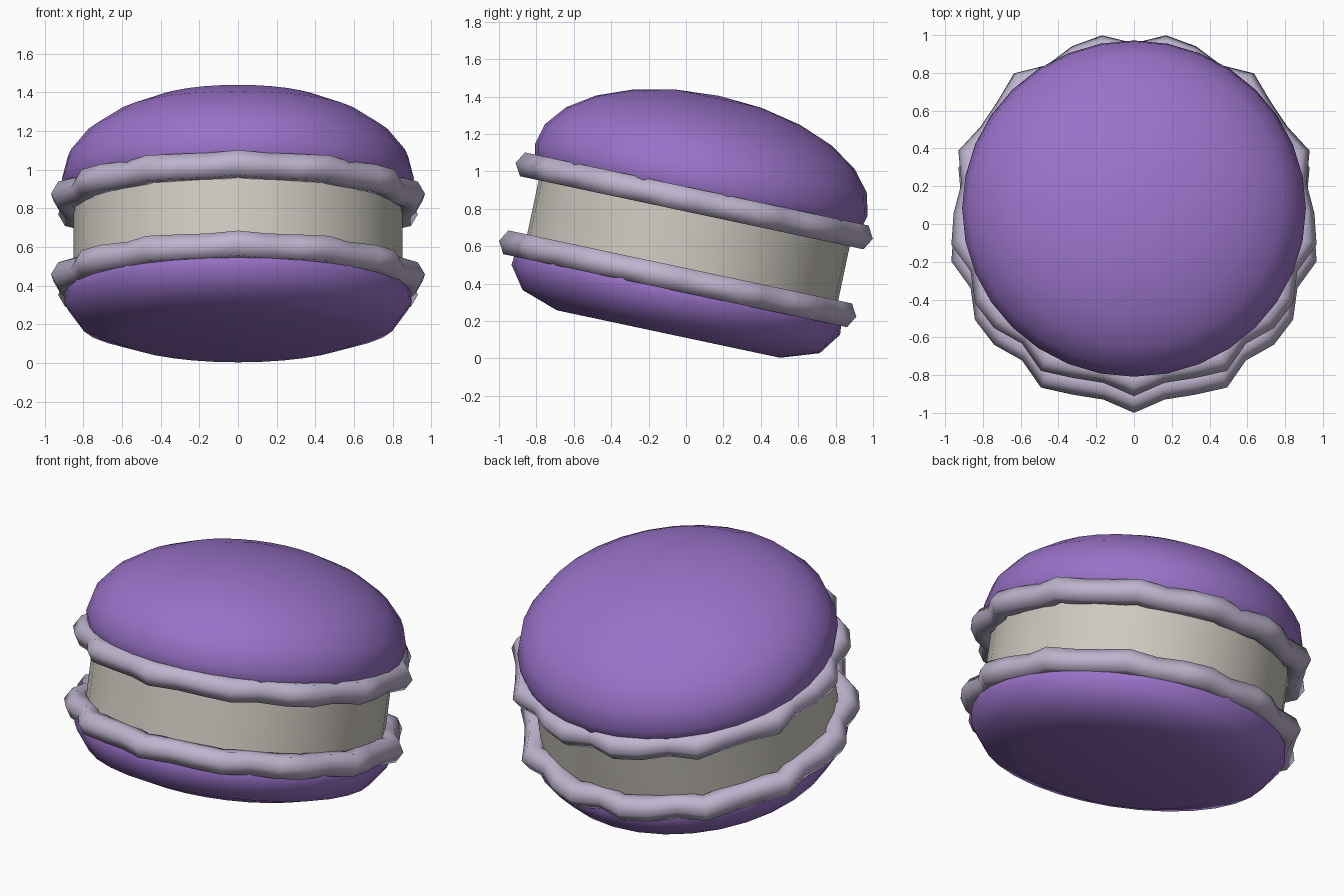
import bpy, bmesh, math
from mathutils import Matrix, Vector

if "Cube" in bpy.data.objects:
    bpy.data.objects.remove(bpy.data.objects["Cube"])

# Whole sandwich leans 12 degrees towards the back
LEAN = Matrix.Translation((0, 0.013, 0.631)) @ Matrix.Rotation(math.radians(-12), 4, 'X')


def material(name, rgb):
    m = bpy.data.materials.new(name)
    m.diffuse_color = (*rgb, 1)
    m.use_nodes = True
    m.node_tree.nodes["Principled BSDF"].inputs["Base Color"].default_value = m.diffuse_color
    return m


def finish(bm, name, mat, angle=180):
    bmesh.ops.recalc_face_normals(bm, faces=bm.faces)
    me = bpy.data.meshes.new(name)
    bm.to_mesh(me)
    bm.free()
    me.materials.append(mat)
    ob = bpy.data.objects.new(name, me)
    bpy.context.collection.objects.link(ob)
    ob.matrix_world = LEAN
    bpy.ops.object.select_all(action='DESELECT')
    ob.select_set(True)
    bpy.context.view_layer.objects.active = ob
    bpy.ops.object.shade_smooth_by_angle(angle=math.radians(angle))
    return ob


def lathe(name, profile, mat, steps=32, angle=50):
    bm = bmesh.new()
    vs = [bm.verts.new((0, -r, z)) for r, z in profile]
    es = [bm.edges.new(p) for p in zip(vs, vs[1:])]
    bmesh.ops.spin(bm, geom=vs + es, cent=(0, 0, 0), axis=(0, 0, 1),
                   angle=2 * math.pi, steps=steps, use_duplicate=False)
    bmesh.ops.remove_doubles(bm, verts=bm.verts, dist=1e-4)
    return finish(bm, name, mat, angle)


def ruffle(name, height, mat, segs=36, sides=6):
    # Hexagonal tube around a rim that ripples thirteen times
    bm = bmesh.new()
    loops = []
    for i in range(segs):
        a = 2 * math.pi * i / segs
        rim = 0.88 + 0.035 * math.cos(13 * a)
        loop = []
        for j in range(sides):
            b = 2 * math.pi * j / sides
            r = rim + 0.075 * math.cos(b)
            loop.append(bm.verts.new((r * math.sin(a), -r * math.cos(a),
                                      height + 0.075 * math.sin(b))))
        loops.append(loop)
    for i in range(segs):
        p, q = loops[i], loops[(i + 1) % segs]
        for j in range(sides):
            k = (j + 1) % sides
            bm.faces.new((p[j], q[j], q[k], p[k]))
    return finish(bm, name, mat)


purple = material("purple_shell", (0.32, 0.17, 0.58))
lilac = material("lilac_ruffle", (0.52, 0.46, 0.62))
cream = material("cream_filling", (0.62, 0.59, 0.53))

# Upper shell: flattened dome tucked into the ruffle
dome = [(0.91 * math.sin(math.radians(t)), 0.33 + 0.46 * math.cos(math.radians(t)))
        for t in range(0, 91, 15)]
lathe("upper_shell", dome + [(0.89, 0.25), (0.84, 0.19), (0, 0.19)], purple)

# Lower shell: flat base with rounded edge
lathe("lower_shell", [(0, -0.19), (0.84, -0.19), (0.89, -0.24), (0.898, -0.325),
                      (0.812, -0.444), (0.61, -0.512), (0, -0.512)], purple)

# Filling disc
lathe("filling", [(0, 0.22), (0.85, 0.22), (0.85, -0.22), (0, -0.22)], cream)

# Rippled rims of both shells
for name, h in (("upper_ruffle", 0.213), ("lower_ruffle", -0.213)):
    ruffle(name, h, lilac)
